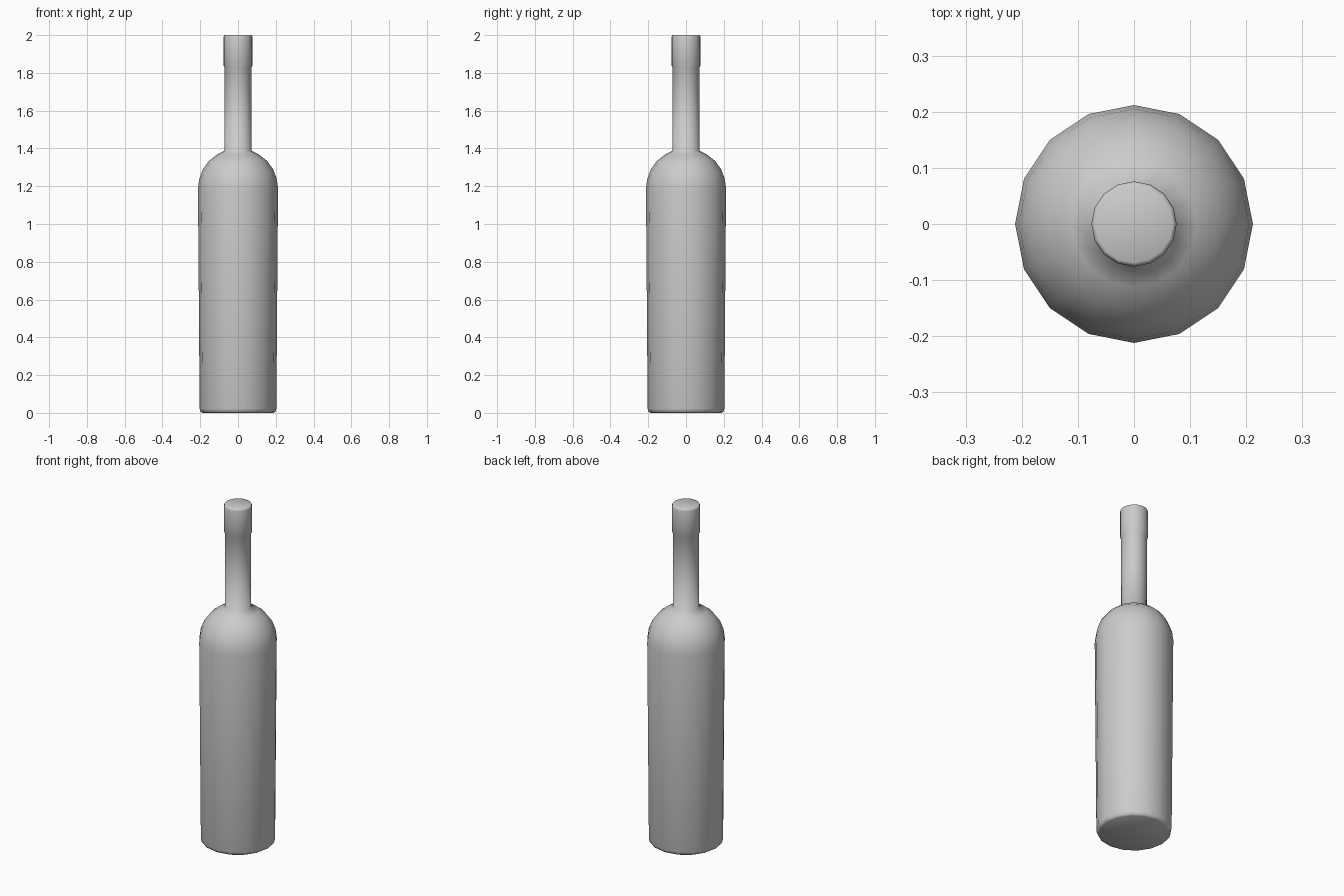
import bpy
import bmesh
import math

cube = bpy.data.objects.get("Cube")
if cube:
    bpy.data.objects.remove(cube, do_unlink=True)

SIDES = 16

# One plain grey for the whole bottle
grey = bpy.data.materials.new("plain grey")
grey.use_nodes = True
colour = (0.6, 0.6, 0.6, 1)
grey.diffuse_color = colour
grey.node_tree.nodes["Principled BSDF"].inputs["Base Color"].default_value = colour

# Half outline as (radius, height): base, body, round shoulder, neck, lip
profile = [
    (0.188, 0.0), (0.198, 0.006), (0.203, 0.022), (0.212, 1.19),
    (0.205, 1.24), (0.186, 1.29), (0.153, 1.335), (0.112, 1.367),
    (0.071, 1.388), (0.071, 1.828), (0.076, 1.838),
    (0.076, 1.99), (0.074, 1.997), (0.069, 2.0),
]


def lathe(name, outline):
    """Spin an outline into a closed solid with flat end caps."""
    bm = bmesh.new()
    rings = []
    for radius, z in outline:
        angles = [math.tau * i / SIDES for i in range(SIDES)]
        rings.append([bm.verts.new((radius * math.cos(a), radius * math.sin(a), z))
                      for a in angles])
    for low, high in zip(rings, rings[1:]):
        for i in range(SIDES):
            j = (i + 1) % SIDES
            bm.faces.new((low[i], low[j], high[j], high[i]))
    bm.faces.new(rings[0][::-1])
    bm.faces.new(rings[-1])
    for face in bm.faces:
        face.smooth = True
    mesh = bpy.data.meshes.new(name)
    bm.to_mesh(mesh)
    bm.free()
    mesh.materials.append(grey)
    obj = bpy.data.objects.new(name, mesh)
    bpy.context.collection.objects.link(obj)
    return obj


lathe("bottle", profile)
